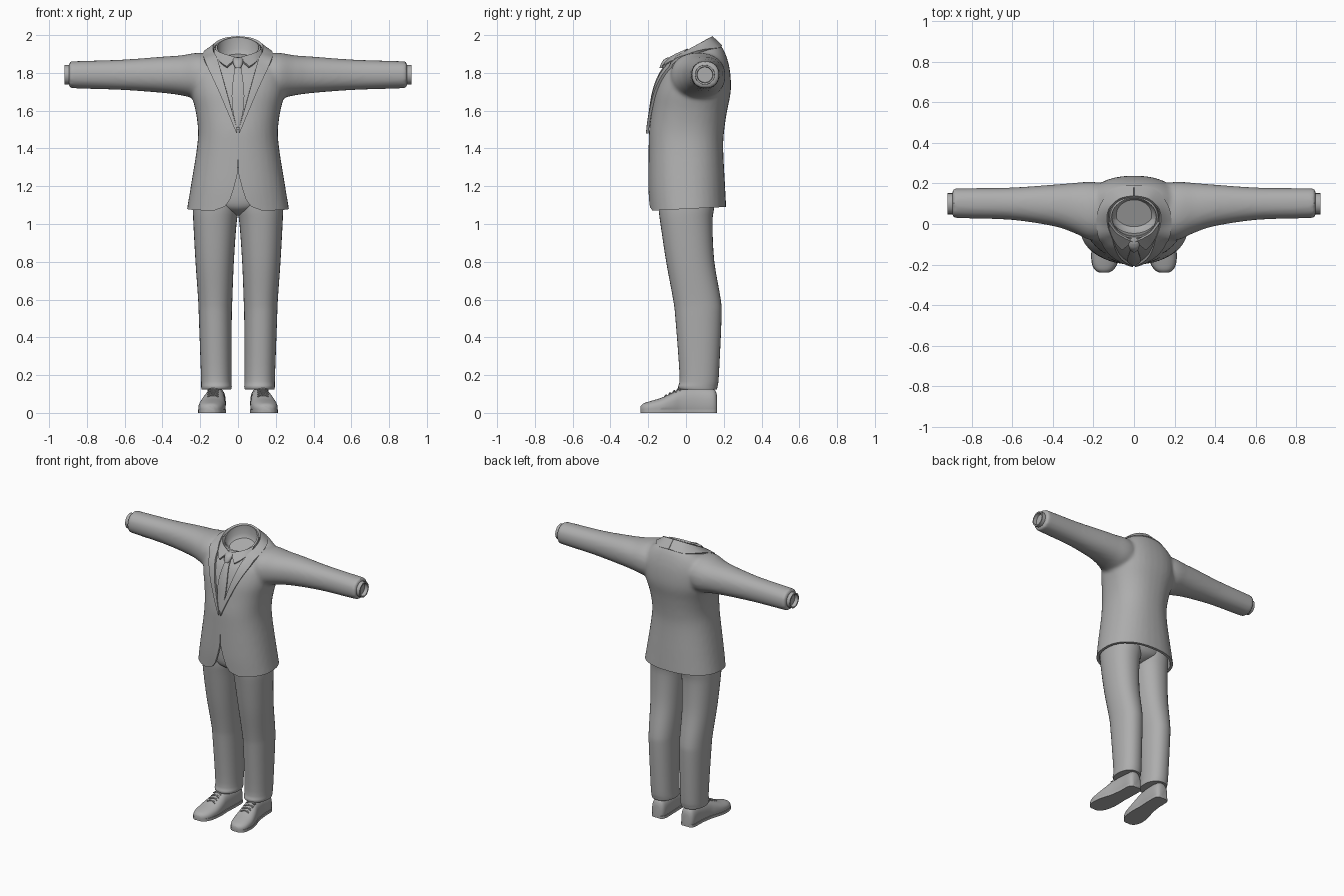
import bpy, bmesh, math
from mathutils import Vector
from mathutils.bvhtree import BVHTree

if "Cube" in bpy.data.objects:
    bpy.data.objects.remove(bpy.data.objects["Cube"])

GREY = bpy.data.materials.new("cloth_grey")
GREY.diffuse_color = (0.42, 0.42, 0.42, 1)
GREY.use_nodes = True
GREY.node_tree.nodes["Principled BSDF"].inputs["Base Color"].default_value = GREY.diffuse_color


def smooth(rows, k=4):
    """Catmull-Rom interpolation through rows of numbers."""
    out = []
    for i in range(len(rows) - 1):
        a, b, c, d = (rows[max(0, i - 1)], rows[i], rows[i + 1], rows[min(len(rows) - 1, i + 2)])
        for j in range(k):
            t = j / k
            out.append(tuple(q + .5 * t * (r - p + t * (2 * p - 5 * q + 4 * r - s + t * (3 * (q - r) + s - p)))
                             for p, q, r, s in zip(a, b, c, d)))
    return out + [tuple(rows[-1])]


def ring(axis, p, a, b, ra, rb, tilt=0, n=36, e=2.2):
    """Superellipse across one axis."""
    pts = []
    for i in range(n):
        c, s = math.cos(2 * math.pi * i / n), math.sin(2 * math.pi * i / n)
        u = a + ra * math.copysign(abs(c) ** (2 / e), c)
        v = b + rb * math.copysign(abs(s) ** (2 / e), s)
        pts.append({'z': (u, v, p + tilt * s), 'x': (p + tilt * s, u, v), 'y': (u, p, v)}[axis])
    return pts


def make(name, bm):
    bmesh.ops.recalc_face_normals(bm, faces=bm.faces[:])
    me = bpy.data.meshes.new(name)
    bm.to_mesh(me)
    bm.free()
    me.materials.append(GREY)
    ob = bpy.data.objects.new(name, me)
    bpy.context.collection.objects.link(ob)
    return ob


def add_loft(bm, rings, caps=True):
    vs = [[bm.verts.new(p) for p in r] for r in rings]
    n = len(vs[0])
    for r, s in zip(vs, vs[1:]):
        for i in range(n):
            bm.faces.new((r[i], r[(i + 1) % n], s[(i + 1) % n], s[i]))
    if caps:
        bm.faces.new(vs[0])
        bm.faces.new(vs[-1])


def loft(name, rings):
    bm = bmesh.new()
    add_loft(bm, rings)
    return make(name, bm)


def sheet(name, rows, thick):
    """Grid of points given a thickness."""
    bm = bmesh.new()
    vs = [[bm.verts.new(p) for p in r] for r in rows]
    for r, s in zip(vs, vs[1:]):
        for i in range(len(r) - 1):
            bm.faces.new((r[i], r[i + 1], s[i + 1], s[i]))
    ob = make(name, bm)
    m = ob.modifiers.new("thickness", 'SOLIDIFY')
    m.thickness, m.offset = thick, 0
    return ob


def bake(ob):
    dg = bpy.context.evaluated_depsgraph_get()
    me = bpy.data.meshes.new_from_object(ob.evaluated_get(dg))
    ob.modifiers.clear()
    ob.data = me


# Jacket body: z, half width, front y, back y, tilt
TORSO = [(.98, .285, -.19, .215, 0), (1.08, .27, -.195, .213, 0), (1.2, .25, -.2, .207, 0),
         (1.4, .218, -.198, .197, 0), (1.5, .212, -.195, .203, 0), (1.6, .225, -.182, .218, 0),
         (1.7, .25, -.165, .237, 0), (1.79, .255, -.135, .235, .005), (1.85, .235, -.105, .22, .02),
         (1.89, .19, -.09, .195, .04), (1.915, .135, -.075, .165, .045)]


def torso_rings(rows, inset=0):
    return [ring('z', z, 0, (f + b) / 2, w - inset, (b - f) / 2 - inset, t, e=2.3)
            for z, w, f, b, t in smooth(rows)]


# Sleeve: x, y centre, z centre, y radius, z radius
SLEEVE = [(.08, .065, 1.79, .12, .1), (.2, .063, 1.785, .145, .122), (.3, .08, 1.787, .122, .106),
          (.4, .092, 1.79, .102, .096), (.6, .1, 1.79, .08, .081), (.8, .102, 1.79, .075, .074),
          (.895, .103, 1.79, .073, .071)]
bm = bmesh.new()
add_loft(bm, torso_rings(TORSO))
for sx in (1, -1):
    add_loft(bm, [ring('x', sx * x, y, z, ry, rz) for x, y, z, ry, rz in smooth(SLEEVE)])
jacket = make("jacket", bm)
m = jacket.modifiers.new("blend", 'REMESH')
m.mode, m.voxel_size = 'VOXEL', .012
m = jacket.modifiers.new("soften", 'SMOOTH')
m.factor, m.iterations = .5, 6

# Cutters: hem plane, hollow skirt, front vent, neck hole
bm = bmesh.new()
bmesh.ops.create_cube(bm, size=1)
for v in bm.verts:
    v.co = (v.co.x, v.co.y, .83 + v.co.z * .5 + v.co.y * .05)
hem = make("hem_cutter", bm)
hollow = loft("hollow_cutter", torso_rings(TORSO[:4], .018))
vent = [(.002, 1.34), (.004, 1.26), (.022, 1.19), (.042, 1.13), (.07, 1.092), (.13, 1.07), (.13, 1.0)]
outline = vent + [(-x, z) for x, z in reversed(vent)]
vent_cut = loft("vent_cutter", [[(x, y, z) for x, z in outline] for y in (-.4, -.05)])
bm = bmesh.new()
bmesh.ops.create_uvsphere(bm, u_segments=32, v_segments=16, radius=1)
for v in bm.verts:
    v.co = (v.co.x * .12, .045 + v.co.y * .105, 1.93 + v.co.z * .1)
neck = make("neck_cutter", bm)
cutters = (hem, hollow, vent_cut, neck)
for c in cutters:
    m = jacket.modifiers.new("cut", 'BOOLEAN')
    m.operation, m.solver, m.object = 'DIFFERENCE', 'EXACT', c
bake(jacket)
for c in cutters:
    bpy.data.objects.remove(c)

tree = BVHTree.FromPolygons([v.co for v in jacket.data.vertices],
                            [p.vertices[:] for p in jacket.data.polygons])


def front(x, z, lift, default):
    hit = tree.ray_cast(Vector((x, -1, z)), Vector((0, 1, 0)))[0]
    return hit.y - lift if hit and hit.y < .05 else default


# Jacket collar running into the lapels: inner and outer edge, back to front
INNER = [(0, .135, 1.99), (.07, .12, 1.98), (.122, .07, 1.95), (.128, 0, 1.91),
         (.105, -.07, 1.86), (.06, -.155, 1.7), (.004, -.205, 1.5)]
OUTER = [(0, .188, 1.94), (.1, .168, 1.928), (.165, .09, 1.918), (.182, .01, 1.893),
         (.17, -.075, 1.85), (.1, -.165, 1.7), (.008, -.207, 1.48)]
for side, sx in (("right", 1), ("left", -1)):
    rows = []
    for a, b in zip(smooth(INNER, 6), smooth(OUTER, 6)):
        row = []
        for j in range(6):
            p = Vector(a).lerp(Vector(b), j / 5)
            if p.z < 1.845:
                p.y = front(p.x, p.z, .009, p.y)
            row.append((sx * p.x, p.y, p.z))
        rows.append(row)
    sheet("lapel_" + side, rows, .014)

    # Shirt collar flap
    top = [(.122, .01, 1.925), (.08, -.045, 1.9), (.006, -.085, 1.878)]
    low = [(.118, -.03, 1.885), (.09, -.09, 1.852), (.058, -.125, 1.83)]
    flap = [[(sx * x, y, z) for x, y, z in smooth(r)] for r in (top, low)]
    sheet("shirt_collar_flap_" + side, flap, .012)

    # Shirt cuff with a recessed opening
    loft("shirt_cuff_" + side, [ring('x', sx * x, .1, 1.79, r, r, n=20, e=2)
                                for x, r in ((.86, .053), (.919, .052), (.919, .043), (.885, .04))])

    # Trouser leg: z, inner x, outer x, front y, back y
    LEG = [(.125, .036, .193, -.035, .163), (.14, .033, .195, -.042, .167), (.2, .035, .196, -.034, .174),
           (.5, .033, .207, -.056, .188), (.6, .03, .211, -.068, .184), (.8, .022, .225, -.105, .15),
           (1.0, .008, .236, -.135, .14), (1.08, -.004, .238, -.145, .148), (1.16, -.004, .232, -.147, .155)]
    loft("trouser_leg_" + side, [ring('z', z, sx * (i + o) / 2, (f + b) / 2, (o - i) / 2, (b - f) / 2)
                                 for z, i, o, f, b in smooth(LEG)])

    # Shoe: y, x centre, half width, height
    SHOE = [(-.24, .148, .022, .036), (-.225, .147, .045, .05), (-.19, .144, .063, .062),
            (-.13, .138, .07, .08), (-.07, .13, .064, .108), (-.02, .123, .055, .13),
            (.06, .116, .051, .135), (.13, .115, .05, .13), (.155, .115, .042, .118), (.165, .115, .028, .09)]
    rings = []
    for y, x, w, h in smooth(SHOE):
        r = ring('y', y, sx * x, h * .38, w, h * .62, e=2.4, n=28)
        rings.append([(px, py, max(pz, .012)) for px, py, pz in r])
    loft("shoe_" + side, rings)
    edge = smooth(SHOE, 3)
    sole = [(sx * (x + w + .002), y) for y, x, w, h in edge]
    sole += [(sx * (x - w - .002), y) for y, x, w, h in reversed(edge)]
    loft("sole_" + side, [[(x, y, z) for x, y in sole] for z in (0, .018)])

    # Crossed laces
    bm = bmesh.new()
    for k in range(4):
        y, z = -.105 + k * .022, .094 + k * .0115
        for d in (1, -1):
            path = [(sx * .132 + u * .03, y + d * u * .008, z - .009 * u * u) for u in (-1, -.5, 0, .5, 1)]
            add_loft(bm, [[(px, py + .004 * math.cos(q * math.pi / 3), pz + .004 * math.sin(q * math.pi / 3))
                           for q in range(6)] for px, py, pz in path])
    make("laces_" + side, bm)

# Trouser hips closing between the legs
HIPS = [(1.045, .03, -.05, .06), (1.07, .1, -.115, .12), (1.11, .2, -.143, .15),
        (1.2, .222, -.15, .16), (1.3, .19, -.15, .155)]
loft("trouser_hips", [ring('z', z, 0, (f + b) / 2, w, (b - f) / 2) for z, w, f, b in smooth(HIPS)])

# Shirt collar band, folding into a bowl: z, y centre, half width, y radius, tilt
BAND = [(1.87, .045, .13, .115, .045), (1.932, .033, .12, .103, .052), (1.936, .033, .11, .094, .052),
        (1.89, .04, .105, .09, .04), (1.86, .043, .08, .07, .02), (1.85, .045, .03, .03, .005)]
loft("shirt_collar_band", [ring('z', z, 0, y, w, r, t, e=2) for z, y, w, r, t in BAND])

# Necktie blade and knot
TIE = [(1.835, .016), (1.8, .02), (1.7, .032), (1.6, .027), (1.51, .005)]
sheet("tie_blade", [[(u * w, front(u * w, z, .01 - .004 * abs(u), -.1), z) for u in (-1, -.5, 0, .5, 1)]
                    for z, w in smooth(TIE)], .01)
KNOT = [(1.826, -.128, .014, .012), (1.845, -.116, .024, .018), (1.868, -.1, .027, .02), (1.882, -.082, .02, .014)]
loft("tie_knot", [ring('z', z, 0, y, w, r, n=16) for z, y, w, r in smooth(KNOT, 3)])

# Bake thickness and smooth all parts
for ob in list(bpy.context.scene.objects):
    if ob.modifiers:
        bake(ob)
    ob.select_set(True)
    bpy.context.view_layer.objects.active = ob
bpy.ops.object.shade_smooth_by_angle(angle=math.radians(40))
